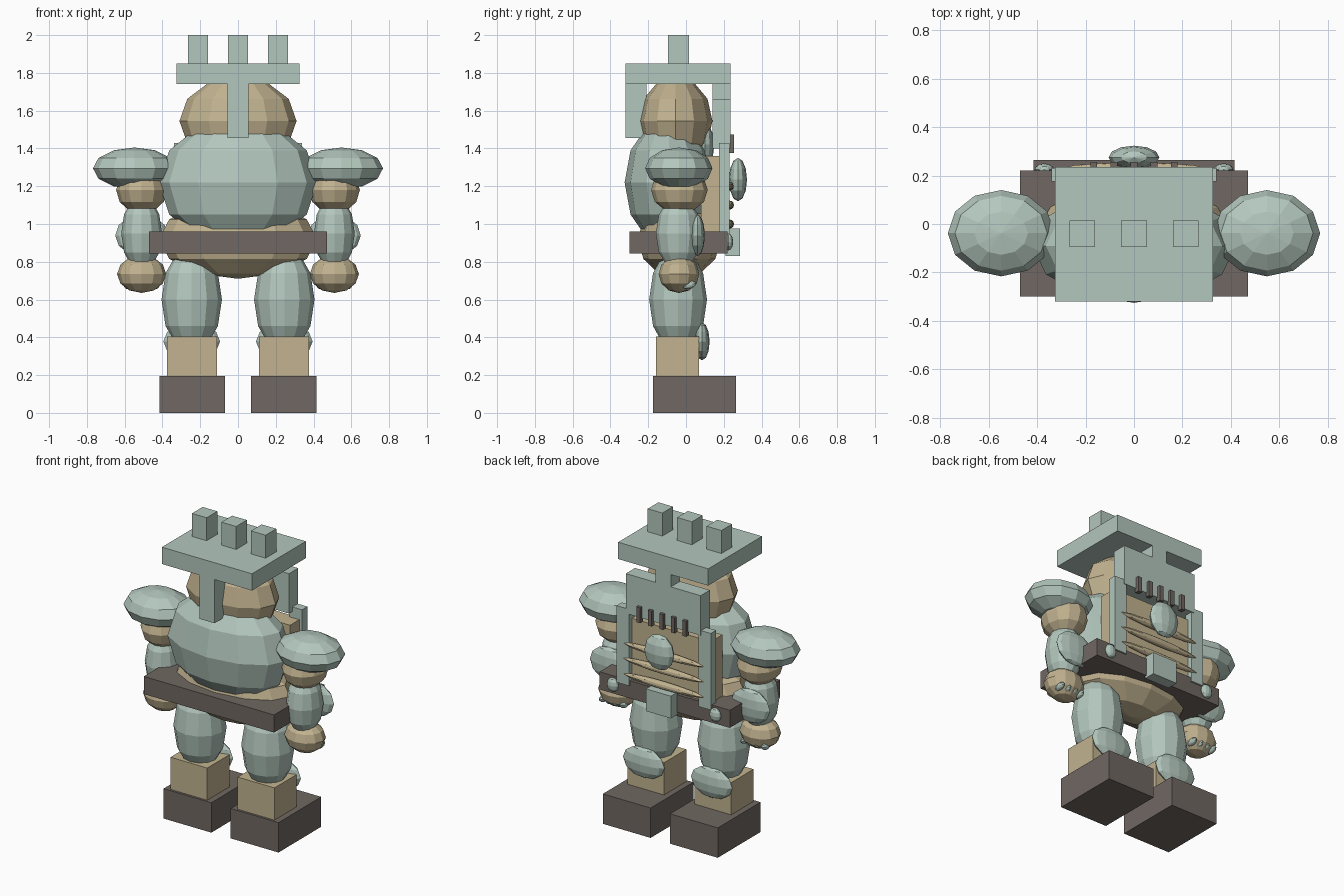
import bpy
from math import radians

cube = bpy.data.objects.get("Cube")
if cube:
    bpy.data.objects.remove(cube, do_unlink=True)


def make_material(name, rgb):
    mat = bpy.data.materials.new(name)
    mat.use_nodes = True
    color = (*rgb, 1)
    mat.diffuse_color = color
    bsdf = next(n for n in mat.node_tree.nodes if n.type == 'BSDF_PRINCIPLED')
    bsdf.inputs["Base Color"].default_value = color
    return mat


MINT = make_material("pale mint", (0.45, 0.57, 0.51))
TAN = make_material("sand tan", (0.54, 0.45, 0.28))
DARK = make_material("dark brown grey", (0.16, 0.137, 0.122))


def finish(name, mat):
    obj = bpy.context.object
    obj.name = obj.data.name = name
    obj.data.materials.append(mat)
    return obj


def box(name, mat, xs, ys, zs):
    """Box between the given limits on each axis."""
    spans = (xs, ys, zs)
    bpy.ops.mesh.primitive_cube_add(size=1, location=[sum(s) / 2 for s in spans])
    obj = finish(name, mat)
    obj.scale = [s[1] - s[0] for s in spans]
    return obj


def ball(name, mat, center, radii, tilt=0):
    """Faceted ellipsoid."""
    bpy.ops.mesh.primitive_uv_sphere_add(segments=12, ring_count=6, radius=1,
                                         location=center, rotation=(radians(tilt), 0, 0))
    obj = finish(name, mat)
    obj.scale = radii
    return obj


# Torso and head
ball("belly", TAN, (0, -0.035, 0.92), (0.42, 0.22, 0.21))
ball("chest", MINT, (0, -0.09, 1.22), (0.42, 0.235, 0.34))
ball("head", TAN, (0, -0.055, 1.545), (0.31, 0.195, 0.235))
ball("chin", MINT, (0, 0.1, 1.42), (0.12, 0.05, 0.11))
box("belt", DARK, (-0.47, 0.47), (-0.30, 0.22), (0.845, 0.96))

# Helmet: top plate, crenellations, neck strip and visor
box("helmet_top", MINT, (-0.325, 0.325), (-0.32, 0.235), (1.74, 1.85))
for i in (-1, 0, 1):
    x = i * 0.213
    box("crenellation", MINT, (x - 0.053, x + 0.053), (-0.095, 0.015), (1.85, 2.0))
box("neck_strip", MINT, (-0.055, 0.055), (-0.32, -0.21), (1.455, 1.74))
box("visor", MINT, (-0.27, 0.27), (0.14, 0.235), (1.4, 1.66))
box("visor_stem", MINT, (-0.055, 0.055), (0.14, 0.235), (1.66, 1.74))
for i in range(-2, 3):
    x = i * 0.083
    box("visor_bar", DARK, (x - 0.014, x + 0.014), (0.225, 0.255), (1.375, 1.475))

# Chest panel with ridges, gem and buckle
box("chest_panel", TAN, (-0.32, 0.32), (0.08, 0.2), (0.95, 1.36))
for z in (1.0, 1.1, 1.2):
    ball("ridge", TAN, (0, 0.23, z), (0.29, 0.024, 0.024))
ball("gem", MINT, (0, 0.275, 1.235), (0.105, 0.048, 0.115))
box("buckle", MINT, (-0.09, 0.09), (0.21, 0.285), (0.83, 0.975))

# Paired parts
for side, s in (("left", 1), ("right", -1)):
    def pair_box(name, mat, xs, ys, zs):
        return box(f"{side}_{name}", mat, sorted(s * x for x in xs), ys, zs)

    def pair_ball(name, mat, center, radii, tilt=0):
        x, y, z = center
        return ball(f"{side}_{name}", mat, (s * x, y, z), radii, tilt)

    pair_box("rail", MINT, (0.25, 0.34), (0.175, 0.23), (0.93, 1.43))
    pair_ball("belt_knob", MINT, (0.37, 0.225, 0.905), (0.04, 0.025, 0.045))

    # Leg
    pair_box("boot", DARK, (0.07, 0.415), (-0.175, 0.265), (0, 0.195))
    pair_box("shin", TAN, (0.11, 0.375), (-0.16, 0.07), (0.195, 0.405))
    pair_ball("thigh", MINT, (0.245, -0.042, 0.6), (0.16, 0.153, 0.28))
    pair_ball("knee_pad", MINT, (0.245, 0.085, 0.378), (0.15, 0.04, 0.1))

    # Arm
    pair_ball("shoulder_pad", MINT, (0.548, -0.038, 1.295), (0.22, 0.178, 0.11))
    pair_ball("upper_arm", TAN, (0.51, -0.035, 1.18), (0.135, 0.15, 0.125))
    pair_ball("forearm", MINT, (0.51, -0.04, 0.95), (0.108, 0.12, 0.2))
    pair_ball("elbow_pad", MINT, (0.51, 0.062, 0.94), (0.14, 0.038, 0.11))
    pair_ball("hand", TAN, (0.51, -0.037, 0.735), (0.13, 0.108, 0.1))
    for i in range(4):
        pair_ball("finger", MINT, (0.435 + i * 0.05, 0.018, 0.677),
                  (0.02, 0.037, 0.02), 15)
